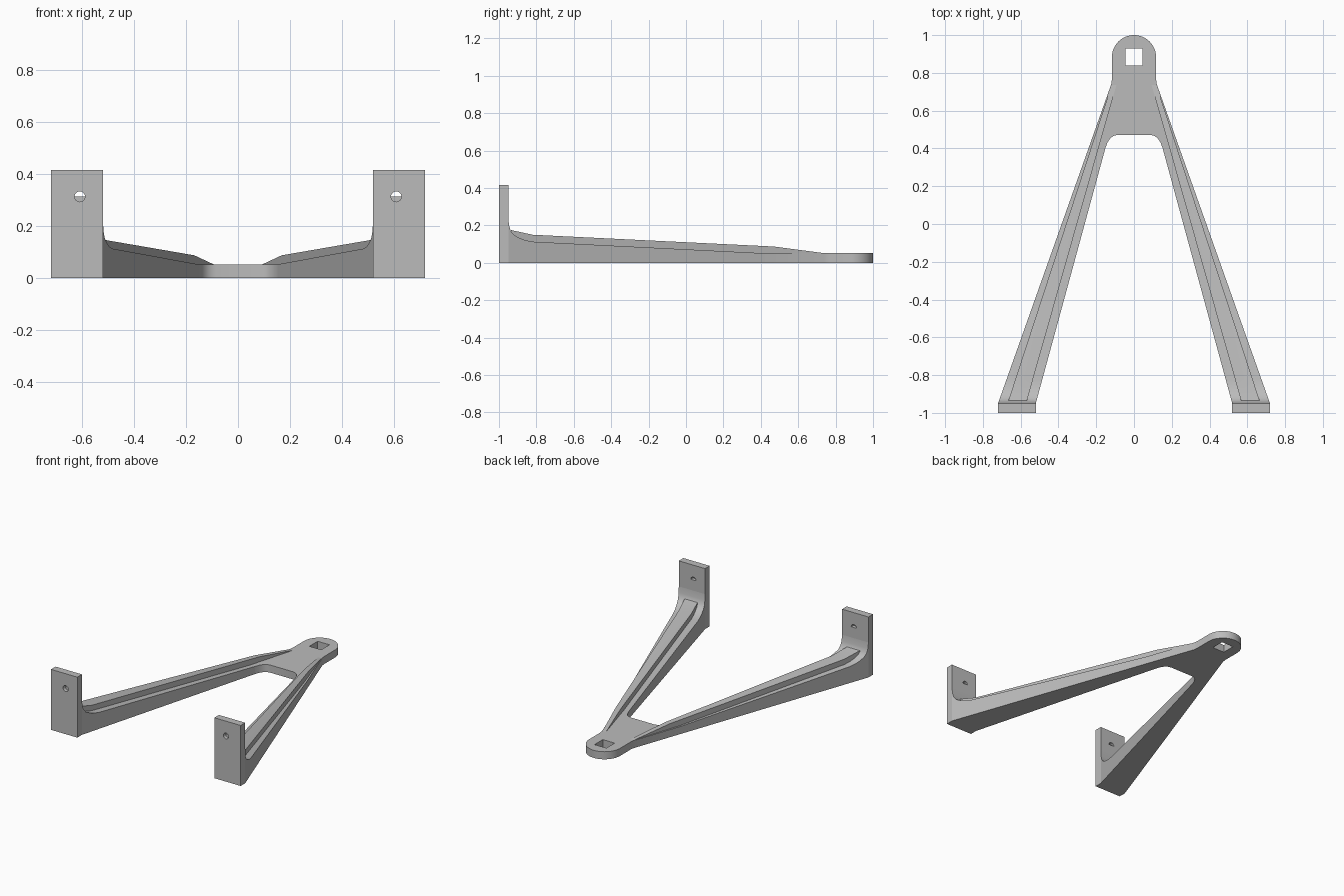
import bpy, bmesh
from math import sin, cos, pi, radians
from mathutils import Vector

if "Cube" in bpy.data.objects:
    bpy.data.objects.remove(bpy.data.objects["Cube"], do_unlink=True)

GREY = (0.5, 0.5, 0.5, 1)
mat = bpy.data.materials.new("plain grey")
mat.use_nodes = True
mat.diffuse_color = GREY
mat.node_tree.nodes["Principled BSDF"].inputs["Base Color"].default_value = GREY


def finish(name, bm, mirror=True):
    bmesh.ops.recalc_face_normals(bm, faces=bm.faces)
    me = bpy.data.meshes.new(name)
    bm.to_mesh(me)
    bm.free()
    me.materials.append(mat)
    ob = bpy.data.objects.new(name, me)
    bpy.context.collection.objects.link(ob)
    if mirror:
        ob.modifiers.new("other side", 'MIRROR')
    bpy.ops.object.select_all(action='DESELECT')
    ob.select_set(True)
    bpy.context.view_layer.objects.active = ob
    bpy.ops.object.shade_smooth_by_angle(angle=radians(30))
    return ob


def arc(cx, cy, r, a0, a1, n):
    return [(cx + r * cos(radians(a0 + (a1 - a0) * i / n)),
             cy + r * sin(radians(a0 + (a1 - a0) * i / n))) for i in range(n + 1)]


def slab(name, loops, place, push, mirror=True):
    """Fill an outline (with optional holes) and thicken it."""
    bm = bmesh.new()
    edges = []
    for loop in loops:
        vs = [bm.verts.new(place(*p)) for p in loop]
        edges += [bm.edges.new((a, b)) for a, b in zip(vs, vs[1:] + vs[:1])]
    bmesh.ops.triangle_fill(bm, use_beauty=True, edges=edges)
    ext = bmesh.ops.extrude_face_region(bm, geom=bm.faces[:], use_keep_orig=True)
    moved = [g for g in ext["geom"] if isinstance(g, bmesh.types.BMVert)]
    bmesh.ops.translate(bm, verts=moved, vec=Vector(push))
    return finish(name, bm, mirror)


def loft(name, profile, inner, outer):
    """Run a rectangular section along y; profile holds (y, bottom, top)."""
    bm = bmesh.new()
    rings = []
    for y, lo, hi in profile:
        a, b = inner(y), outer(y)
        rings.append([bm.verts.new(p) for p in
                      ((a, y, lo), (b, y, lo), (b, y, hi), (a, y, hi))])
    for r, s in zip(rings, rings[1:]):
        for i in range(4):
            j = (i + 1) % 4
            bm.faces.new((r[i], r[j], s[j], s[i]))
    bm.faces.new(rings[0])
    bm.faces.new(rings[-1])
    return finish(name, bm)


def line(y0, x0, y1, x1):
    return lambda y: x0 + (x1 - x0) * (y - y0) / (y1 - y0)


THICK = 0.052
JOIN = 0.4
arm_in = line(-0.95, 0.52, JOIN, 0.152)
arm_out = line(-0.95, 0.72, 0.75, 0.117)

# Hub: rounded nose, necked shoulders, filleted crotch and square socket
crotch = [(0.152, JOIN), (0.141, 0.43), (0.125, 0.455), (0.105, 0.468), (0.085, 0.472)]
right = crotch[::-1] + [(arm_out(JOIN), JOIN), (arm_out(0.74), 0.74), (0.117, 0.765)]
nose = arc(0, 0.883, 0.117, 0, 180, 32)
outline = right + nose + [(-x, y) for x, y in right[::-1]]
h = 0.045
socket = [(-h, 0.883 - h), (h, 0.883 - h), (h, 0.883 + h), (-h, 0.883 + h)]
slab("hub_plate", [outline, socket], lambda x, y: (x, y, 0), (0, 0, THICK), False)

# Arms: gently rising beams that sweep up into the mounting plates
sweep = [(-0.95, 0.24), (-0.946, 0.2), (-0.937, 0.17), (-0.92, 0.149),
         (-0.89, 0.132), (-0.86, 0.121), (-0.82, 0.113), (JOIN, THICK)]
loft("arm", [(y, 0, z) for y, z in sweep], arm_in, arm_out)

# Raised ribs along the arms, tapering into the hub
ribs = [(-0.935, 0.1, 0.175), (-0.82, 0.08, 0.15), (0.47, 0.03, 0.087), (0.735, 0.03, THICK)]
loft("arm_rib", ribs, line(-0.935, 0.567, 0.69, 0.106), line(-0.935, 0.665, 0.735, 0.119))

# Upright mounting plates with a bolt hole
frame = [(0.52, 0), (0.72, 0), (0.72, 0.415), (0.52, 0.415)]
hole = arc(0.609, 0.313, 0.02, 0, 360, 24)[:-1]
slab("mounting_plate", [frame, hole], lambda x, z: (x, -1, z), (0, 0.05, 0))

# Ledge closing the lower half of the bolt hole at the rear
slab("hole_ledge", [arc(0.609, 0.313, 0.02, 180, 360, 12)],
     lambda x, z: (x, -0.975, z), (0, 0.025, 0))
